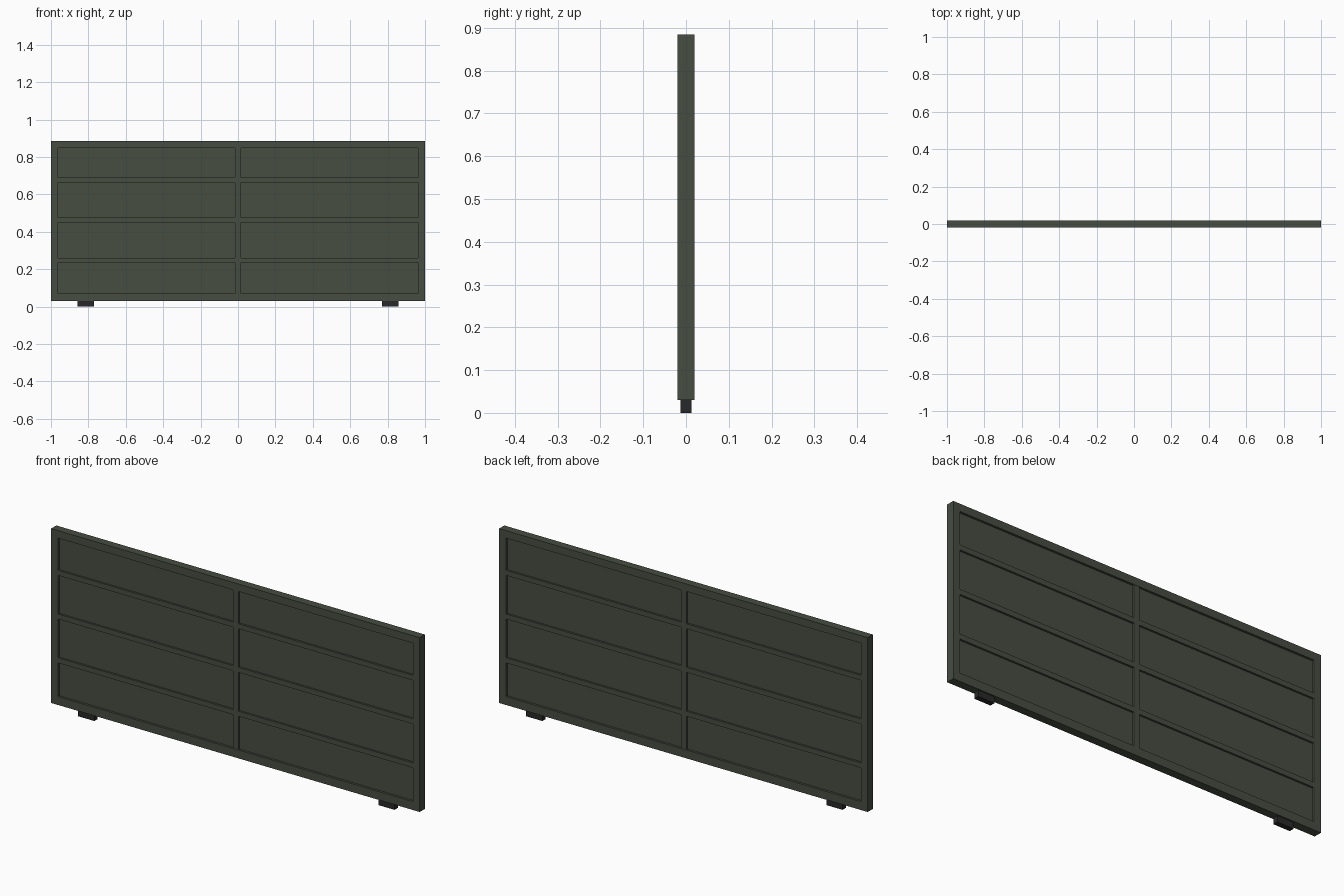
import bpy

if "Cube" in bpy.data.objects:
    bpy.data.objects.remove(bpy.data.objects["Cube"])


def material(name, rgb):
    mat = bpy.data.materials.new(name)
    mat.use_nodes = True
    color = (*rgb, 1.0)
    mat.diffuse_color = color
    mat.node_tree.nodes["Principled BSDF"].inputs["Base Color"].default_value = color
    return mat


green = material("dark olive green", (0.061, 0.074, 0.053))
black = material("charcoal", (0.022, 0.022, 0.023))


def box(name, x0, x1, z0, z1, half_depth, mat):
    """Box between two x and two z limits, centred on y = 0."""
    bpy.ops.mesh.primitive_cube_add(size=1, location=((x0 + x1) / 2, 0, (z0 + z1) / 2))
    obj = bpy.context.object
    obj.name = name
    obj.scale = (x1 - x0, half_depth * 2, z1 - z0)
    bpy.ops.object.transform_apply(location=False, rotation=False, scale=True)
    obj.data.materials.append(mat)
    return obj


bottom, top = 0.03, 0.885
rim = 0.037
depth = 0.02
rib_depth = 0.0185
inner_x, inner_z0, inner_z1 = 1 - rim, bottom + rim + 0.004, top - rim

# Outer frame
box("bottom_rail", -1, 1, bottom, inner_z0, depth, green)
box("top_rail", -1, 1, inner_z1, top, depth, green)
box("left_stile", inner_x, 1, inner_z0, inner_z1, depth, green)
box("right_stile", -1, -inner_x, inner_z0, inner_z1, depth, green)

# Recessed sheet, seen from both sides
box("panel_sheet", -inner_x, inner_x, inner_z0, inner_z1, 0.009, green)

# Raised dividers
box("centre_divider", -0.015, 0.015, inner_z0, inner_z1, rib_depth, green)
for i, z in enumerate((0.248, 0.463, 0.677)):
    for side, x0, x1 in (("left", 0.015, inner_x), ("right", -inner_x, -0.015)):
        box(f"{side}_rib_{i + 1}", x0, x1, z - 0.0125, z + 0.0125, rib_depth, green)

# Feet
box("left_foot", 0.77, 0.858, 0, bottom, 0.013, black)
box("right_foot", -0.858, -0.77, 0, bottom, 0.013, black)
